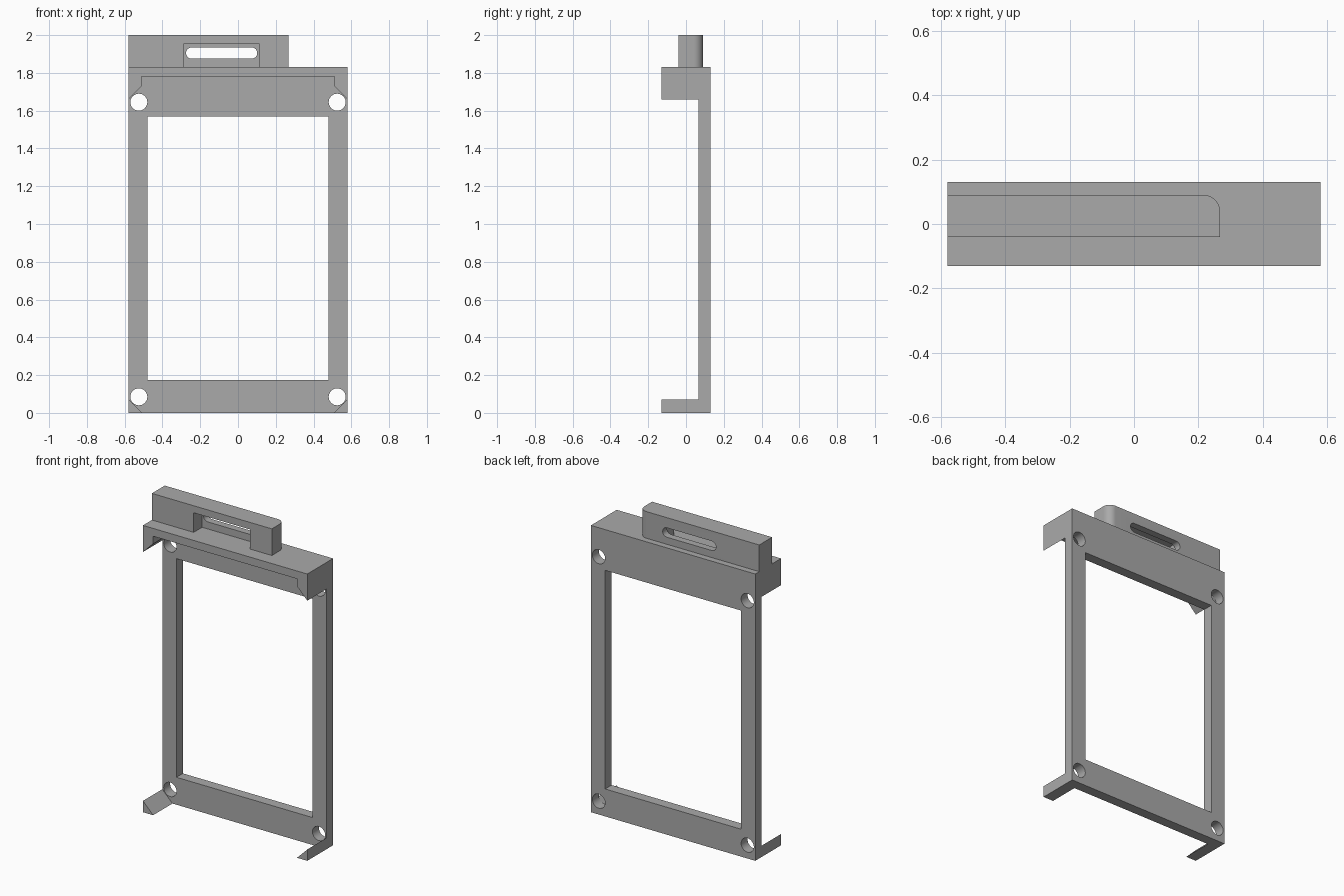
import bpy
import bmesh
from math import pi, sin, cos

old = bpy.data.objects.get("Cube")
if old:
    bpy.data.objects.remove(old, do_unlink=True)

grey = bpy.data.materials.new("plain grey")
grey.use_nodes = True
grey.diffuse_color = (0.4, 0.4, 0.4, 1)
grey.node_tree.nodes["Principled BSDF"].inputs["Base Color"].default_value = grey.diffuse_color


def prism(name, points, low, high, axis="y"):
    """Extrude an outline: (x, z) along y, or (x, y) along z."""
    bm = bmesh.new()
    place = (lambda a, b: (a, low, b)) if axis == "y" else (lambda a, b: (a, b, low))
    face = bm.faces.new([bm.verts.new(place(a, b)) for a, b in points])
    moved = bmesh.ops.extrude_face_region(bm, geom=[face])["geom"]
    shift = (0, high - low, 0) if axis == "y" else (0, 0, high - low)
    bmesh.ops.translate(bm, vec=shift, verts=[v for v in moved if isinstance(v, bmesh.types.BMVert)])
    bmesh.ops.recalc_face_normals(bm, faces=bm.faces)
    mesh = bpy.data.meshes.new(name)
    bm.to_mesh(mesh)
    bm.free()
    mesh.materials.append(grey)
    obj = bpy.data.objects.new(name, mesh)
    bpy.context.collection.objects.link(obj)
    return obj


def rect(x0, x1, z0, z1):
    return [(x0, z0), (x1, z0), (x1, z1), (x0, z1)]


def arc(cx, cz, r, start, end, steps):
    angles = [start + (end - start) * i / steps for i in range(steps + 1)]
    return [(cx + r * cos(a), cz + r * sin(a)) for a in angles]


def combine(target, other, operation):
    """Apply a boolean and remove the helper."""
    mod = target.modifiers.new(operation, "BOOLEAN")
    mod.object, mod.operation, mod.solver = other, operation, "EXACT"
    graph = bpy.context.evaluated_depsgraph_get()
    mesh = bpy.data.meshes.new_from_object(target.evaluated_get(graph))
    target.modifiers.clear()
    target.data = mesh
    bpy.data.objects.remove(other, do_unlink=True)


W, BACK, PLATE, FRONT, TOP = 0.58, 0.13, 0.065, -0.13, 1.83

# Back frame with its window
frame = prism("frame", rect(-W, W, 0, TOP), PLATE, BACK)
combine(frame, prism("window_cutter", rect(-0.48, 0.48, 0.175, 1.57), 0, 0.2), "DIFFERENCE")

# Top hood with chamfered ends
half = [(W, TOP), (W, 1.66), (0.51, 1.73), (0.51, 1.78)]
hood = half + [(-x, z) for x, z in reversed(half)]
combine(frame, prism("hood", hood, FRONT, PLATE + 0.02), "UNION")

# Bottom corner prongs and screw holes
for side in (-1, 1):
    prong = [(side * W, 0), (side * W, 0.072), (side * 0.508, 0)]
    combine(frame, prism("prong", prong, FRONT, PLATE + 0.02), "UNION")
for side in (-1, 1):
    for z in (0.085, 1.645):
        hole = arc(side * 0.525, z, 0.045, 0, 2 * pi, 32)[:-1]
        combine(frame, prism("hole_cutter", hole, 0, 0.2), "DIFFERENCE")

# Strap block on top, with one rounded upright edge
outline = [(-W, -0.04), (0.267, -0.04)] + arc(0.217, 0.04, 0.05, 0, pi / 2, 10) + [(-W, 0.09)]
block = prism("strap_block", outline, TOP, 2.0, "z")

# Front recess and rounded strap slot
combine(block, prism("recess_cutter", rect(-0.285, 0.112, 1.8, 1.955), -0.1, 0.045), "DIFFERENCE")
slot = arc(0.072, 1.905, 0.03, -pi / 2, pi / 2, 12) + arc(-0.245, 1.905, 0.03, pi / 2, 1.5 * pi, 12)
combine(block, prism("slot_cutter", slot, -0.2, 0.2), "DIFFERENCE")

bpy.ops.object.select_all(action="DESELECT")
for obj in (frame, block):
    obj.select_set(True)
bpy.context.view_layer.objects.active = frame
bpy.ops.object.shade_smooth_by_angle()
